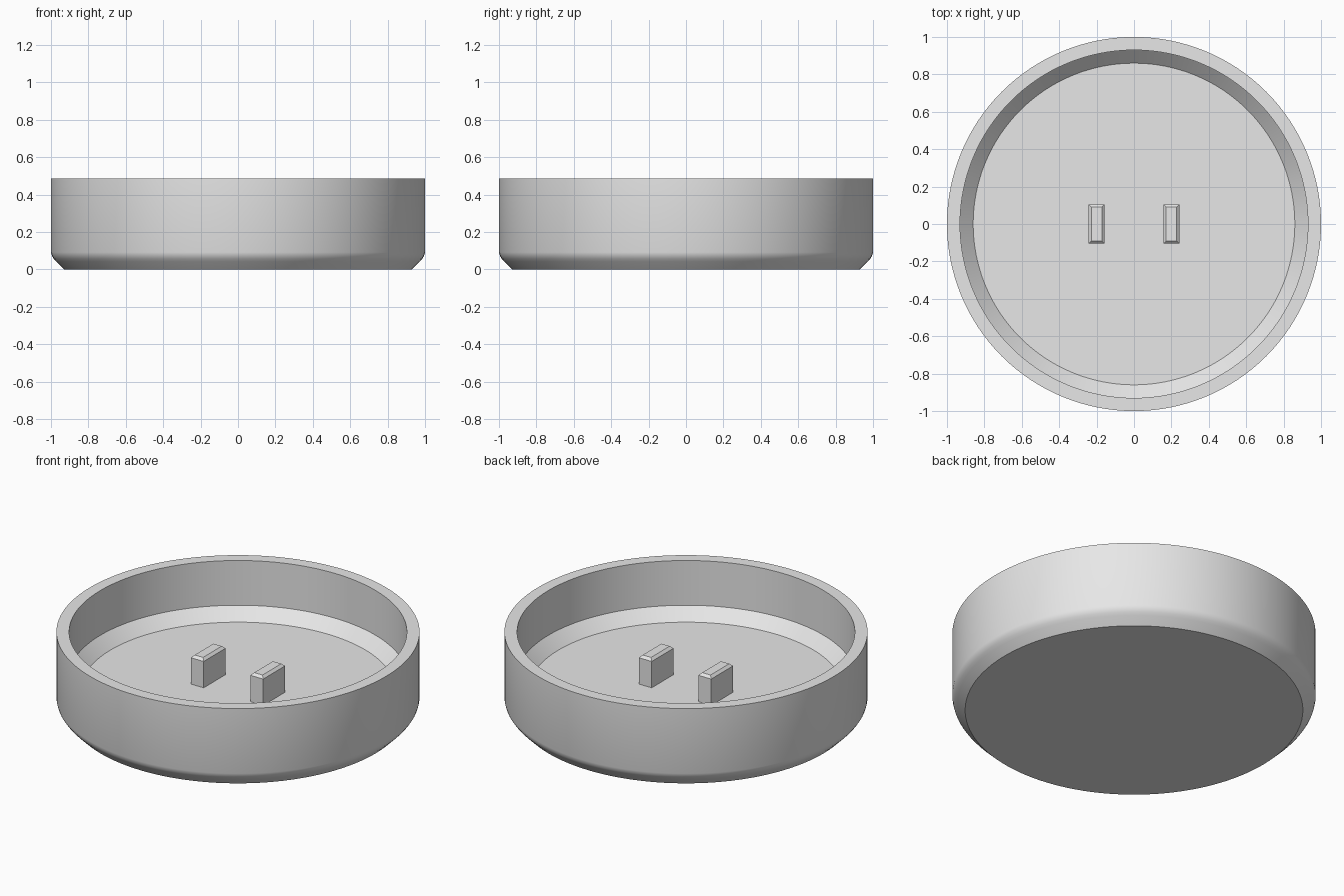
import bpy
import bmesh
import math

cube = bpy.data.objects.get("Cube")
if cube:
    bpy.data.objects.remove(cube, do_unlink=True)

grey = bpy.data.materials.new("light_grey")
grey.use_nodes = True
colour = (0.8, 0.8, 0.8, 1.0)
grey.diffuse_color = colour
grey.node_tree.nodes["Principled BSDF"].inputs["Base Color"].default_value = colour

SIDES = 128
FLOOR = 0.145


def add_object(name, bm):
    bmesh.ops.recalc_face_normals(bm, faces=bm.faces)
    mesh = bpy.data.meshes.new(name)
    bm.to_mesh(mesh)
    bm.free()
    mesh.materials.append(grey)
    obj = bpy.data.objects.new(name, mesh)
    bpy.context.collection.objects.link(obj)
    return obj


def lathe(name, profile):
    """Revolve a (radius, height) profile and cap both ends with flat discs."""
    bm = bmesh.new()
    rings = []
    for r, z in profile:
        angles = [2 * math.pi * i / SIDES for i in range(SIDES)]
        rings.append([bm.verts.new((r * math.cos(a), r * math.sin(a), z)) for a in angles])
    for low, high in zip(rings, rings[1:]):
        for i in range(SIDES):
            j = (i + 1) % SIDES
            bm.faces.new((low[i], low[j], high[j], high[i]))
    bm.faces.new(rings[0])
    bm.faces.new(rings[-1])
    return add_object(name, bm)


# Round dish: underside, rounded lower edge, wall, rim, inner wall, inner slope, floor
dish = lathe("dish", [
    (0.93, 0), (0.972, 0.042), (0.985, 0.057), (0.995, 0.073), (1, 0.092),
    (1, 0.487), (0.93, 0.487), (0.93, 0.215), (0.86, FLOOR),
])
bpy.context.view_layer.objects.active = dish
dish.select_set(True)
bpy.ops.object.shade_smooth_by_angle(angle=math.radians(30))
dish.select_set(False)


# Two upright tabs with chamfered tops
def tab(name, x):
    width, depth, height, sink = 0.086, 0.21, 0.175, 0.01
    bm = bmesh.new()
    bmesh.ops.create_cube(bm, size=1)
    bmesh.ops.scale(bm, vec=(width, depth, height + sink), verts=bm.verts)
    bmesh.ops.translate(bm, vec=(x, 0, FLOOR + (height - sink) / 2), verts=bm.verts)
    top = max(v.co.z for v in bm.verts)
    edges = [e for e in bm.edges if all(v.co.z > top - 0.001 for v in e.verts)]
    bmesh.ops.bevel(bm, geom=edges, offset=0.015, segments=1, affect='EDGES')
    return add_object(name, bm)


for side, x in (("right", -0.2), ("left", 0.2)):
    tab(side + "_tab", x)
